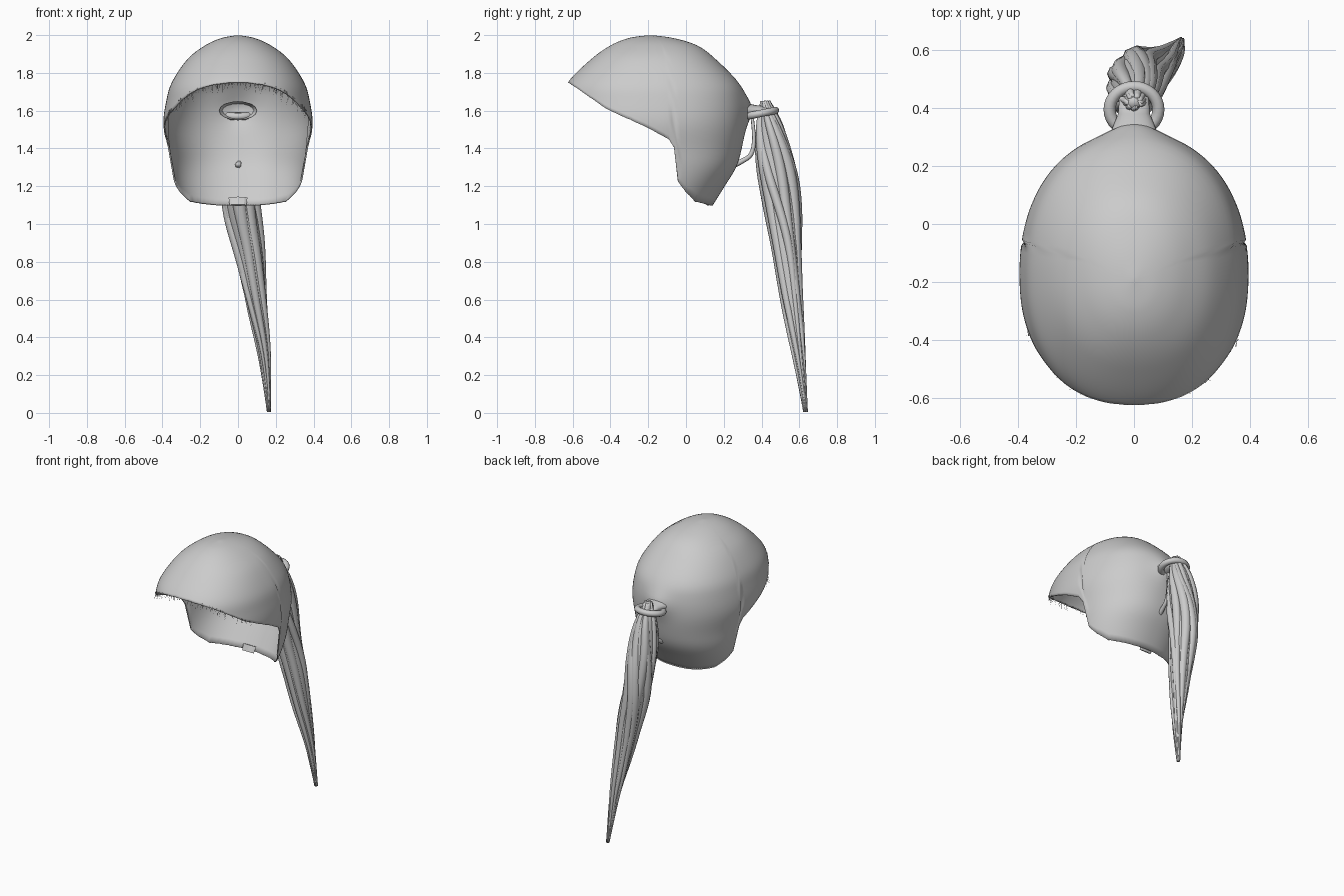
import bpy, bmesh, random
from math import sin, cos, pi, exp, copysign
from mathutils import Vector

random.seed(4)
if "Cube" in bpy.data.objects:
    bpy.data.objects.remove(bpy.data.objects["Cube"])

grey = bpy.data.materials.new("hair grey")
grey.use_nodes = True
grey.diffuse_color = (0.6, 0.6, 0.6, 1)
grey.node_tree.nodes["Principled BSDF"].inputs["Base Color"].default_value = grey.diffuse_color


def finish(bm, name, smooth=True):
    mesh = bpy.data.meshes.new(name)
    bmesh.ops.recalc_face_normals(bm, faces=bm.faces[:])
    bm.to_mesh(mesh)
    bm.free()
    mesh.materials.append(grey)
    obj = bpy.data.objects.new(name, mesh)
    bpy.context.collection.objects.link(obj)
    for poly in mesh.polygons:
        poly.use_smooth = smooth
    return obj


def bridge(bm, rings, closed=True):
    """Quads between neighbouring rings of vertices."""
    for a, b in zip(rings, rings[1:]):
        for i in range(len(a) if closed else len(a) - 1):
            j = (i + 1) % len(a)
            bm.faces.new((a[i], a[j], b[j], b[i]))


def spline(rows, t):
    """Smooth interpolation of table rows, t from 0 to 1."""
    u = min(max(t, 0), 1) * (len(rows) - 1)
    k = min(int(u), len(rows) - 2)
    f = u - k
    p = [Vector(rows[min(max(k + d, 0), len(rows) - 1)]) for d in (-1, 0, 1, 2)]
    return (p[1] * 2 + (p[2] - p[0]) * f + (p[0] * 2 - p[1] * 5 + p[2] * 4 - p[3]) * f * f
            + (p[1] * 3 - p[0] - p[2] * 3 + p[3]) * f ** 3) / 2


def tube(bm, points, radii, sides=8, squash=1.0):
    """Tube of horizontal or path-aligned rings with closed ends."""
    rings = []
    for i, p in enumerate(points):
        along = points[min(i + 1, len(points) - 1)] - points[max(i - 1, 0)]
        side = along.cross(Vector((0, 1, 0.01))).normalized()
        up = side.cross(along).normalized()
        rings.append([bm.verts.new(p + radii[i] * (side * cos(a) + up * sin(a) * squash))
                      for a in (2 * pi * s / sides for s in range(sides))])
    bridge(bm, rings)
    bm.faces.new(rings[0])
    bm.faces.new(rings[-1])


# Cap: head sections as height, half width, front y, back y
HEAD = [(2.0, 0.0, -0.19, -0.19), (1.985, 0.085, -0.3, -0.07), (1.945, 0.175, -0.4, 0.06),
        (1.87, 0.27, -0.505, 0.16), (1.75, 0.35, -0.625, 0.275), (1.65, 0.38, -0.655, 0.31),
        (1.53, 0.395, -0.66, 0.315), (1.4, 0.375, -0.6, 0.295), (1.3, 0.36, -0.52, 0.265),
        (1.2, 0.34, -0.46, 0.205), (1.08, 0.3, -0.4, 0.13)]
# Hairline as y, z in side profile
HAIRLINE = [(-0.7, 1.79), (-0.62, 1.75), (-0.42, 1.61), (-0.2, 1.51), (-0.09, 1.45),
            (-0.055, 1.39), (-0.045, 1.23), (0.0, 1.17), (0.05, 1.12), (0.13, 1.1), (0.5, 1.1)]


def hairline(y):
    for (y0, z0), (y1, z1) in zip(HAIRLINE, HAIRLINE[1:]):
        if y <= y1:
            return z0 + (z1 - z0) * (y - y0) / (y1 - y0)
    return HAIRLINE[-1][1]


def head_point(angle, t):
    z, w, front, back = spline(HEAD, t)
    c, s = cos(angle), sin(angle)
    x = w * copysign(abs(c) ** 0.92, c)
    y = (front + back) / 2 + (back - front) / 2 * copysign(abs(s) ** 0.92, s)
    if s > 0:   # gathered hair pulled towards the tie
        y += 0.035 * exp(-(x / 0.09) ** 2 - ((z - 1.61) / 0.08) ** 2)
    return Vector((x, y, z))


COLUMNS, LEVELS = 144, 36
bm = bmesh.new()
columns = []
for i in range(COLUMNS):
    angle = 2 * pi * i / COLUMNS
    end = 0.1
    while end < 1:
        p = head_point(angle, end)
        if p.z < hairline(p.y):
            break
        end += 0.002
    columns.append([bm.verts.new(head_point(angle, 0.01 + (end - 0.01) * k / LEVELS))
                    for k in range(LEVELS + 1)])
edge = [col[-1].co.copy() for col in columns]
bridge(bm, columns + [columns[0]], closed=False)
bm.faces.new([col[0] for col in columns])
cap = finish(bm, "hair_cap")
shell = cap.modifiers.new("thickness", "SOLIDIFY")
shell.thickness = 0.008
shell.offset = -1

# Fine wisps under the fringe
bm = bmesh.new()
for p in edge:
    if p.y < -0.38:
        for _ in range(2):
            top = p + Vector((random.uniform(-0.01, 0.01), 0.008, 0.006))
            tip = top + Vector((random.uniform(-0.02, 0.02), random.uniform(-0.01, 0.03),
                                -random.uniform(0.02, 0.06)))
            bm.faces.new([bm.verts.new(v) for v in
                          (top, top + Vector((0.004, 0, 0)), tip)])
finish(bm, "fringe_wisps", False)

# Small tuft at the nape
bm = bmesh.new()
tube(bm, [Vector((0, 0.13, 1.14)), Vector((0, 0.11, 1.1))], [0.05, 0.045], 8, 0.2)
finish(bm, "nape_tuft", False)

# Gathered root between cap and tie
bm = bmesh.new()
root = [Vector((0, y, 1.6)) for y in (0.28, 0.33, 0.38, 0.44)]
rings = []
for p, r in zip(root, (0.1, 0.075, 0.055, 0.05)):
    rings.append([bm.verts.new(p + Vector((r * cos(a), 0, 0.5 * r * sin(a))))
                  for a in (2 * pi * s / 16 for s in range(16))])
bridge(bm, rings)
bm.faces.new(rings[-1])
finish(bm, "ponytail_root")

# Hair tie
bpy.ops.mesh.primitive_torus_add(location=(0, 0.395, 1.585), rotation=(0.2, 0, 0),
                                 major_radius=0.08, minor_radius=0.02,
                                 major_segments=32, minor_segments=10)
tie = bpy.context.object
tie.name = "hair_tie"
tie.scale.x = 1.05
tie.data.materials.append(grey)
bpy.ops.object.shade_smooth()

# Ponytail path: x, y, z, radius across, radius deep
TAIL = [(0, 0.42, 1.65, 0.03, 0.025), (0, 0.45, 1.5, 0.075, 0.08), (0, 0.48, 1.3, 0.1, 0.107),
        (0.02, 0.508, 1.08, 0.098, 0.103), (0.06, 0.535, 0.85, 0.085, 0.085),
        (0.1, 0.563, 0.58, 0.06, 0.062), (0.14, 0.597, 0.3, 0.033, 0.036),
        (0.163, 0.633, 0.005, 0.01, 0.012)]
STEPS = 40

bm = bmesh.new()
rings = []
for k in range(STEPS + 1):
    x, y, z, rx, ry = spline(TAIL, k / STEPS)
    rings.append([bm.verts.new((x + 0.82 * rx * cos(a), y + 0.82 * ry * sin(a), z))
                  for a in (2 * pi * s / 20 for s in range(20))])
bridge(bm, rings)
bm.faces.new(rings[0])
bm.faces.new(rings[-1])
finish(bm, "ponytail_core")

# Twisted locks wrapped round the core
bm = bmesh.new()
LOCKS = 11
for n in range(LOCKS):
    turn = random.uniform(1.2, 2.4)
    wave = random.uniform(0, 2 * pi)
    size = random.uniform(0.24, 0.34)
    points, radii = [], []
    for k in range(STEPS + 1):
        t = k / STEPS
        x, y, z, rx, ry = spline(TAIL, t)
        a = 2 * pi * n / LOCKS + turn * t + 0.25 * sin(7 * t + wave)
        d = 1 - size + 0.06 * sin(9 * t + wave)
        points.append(Vector((x + d * rx * cos(a), y + d * ry * sin(a), z)))
        radii.append(max(size * rx, 0.004))
    tube(bm, points, radii)
finish(bm, "ponytail_locks")

# Loose strand from nape up to the tie
bm = bmesh.new()
LOOSE = [(0.0, 0.25, 1.31), (0.01, 0.3, 1.335), (0.02, 0.345, 1.37), (0.02, 0.36, 1.45),
         (0.01, 0.35, 1.57)]
tube(bm, [spline(LOOSE, k / 16) for k in range(17)],
     [0.016 - 0.008 * k / 16 for k in range(17)])
finish(bm, "loose_strand")
